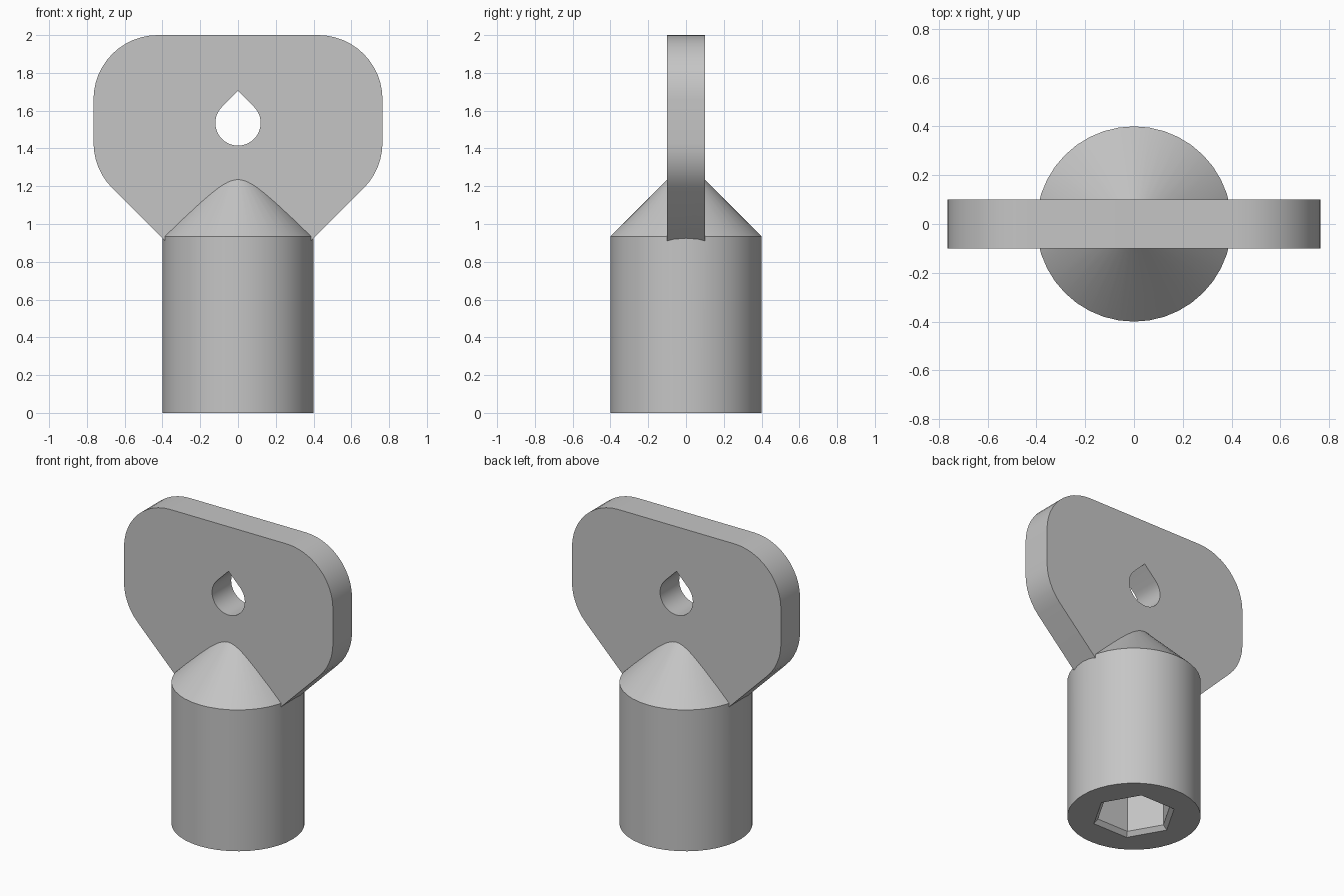
import bpy
from math import cos, sin, pi, radians, sqrt

if "Cube" in bpy.data.objects:
    bpy.data.objects.remove(bpy.data.objects["Cube"], do_unlink=True)

grey = bpy.data.materials.new("plain grey")
grey.use_nodes = True
grey.diffuse_color = (0.56, 0.56, 0.56, 1)
grey.node_tree.nodes["Principled BSDF"].inputs["Base Color"].default_value = grey.diffuse_color


def arc(cx, cz, r, start, end, steps):
    """Points on an arc, angles in degrees."""
    angles = [radians(start + (end - start) * i / steps) for i in range(steps + 1)]
    return [(cx + r * cos(a), cz + r * sin(a)) for a in angles]


def add_mesh(name, verts, faces):
    mesh = bpy.data.meshes.new(name)
    mesh.from_pydata(verts, [], faces)
    mesh.materials.append(grey)
    obj = bpy.data.objects.new(name, mesh)
    bpy.context.collection.objects.link(obj)
    return obj


def loft(name, rings):
    """Closed solid through rings of equal point count."""
    n = len(rings[0])
    faces = [tuple(range(n))[::-1]]
    for k in range(len(rings) - 1):
        for i in range(n):
            j = (i + 1) % n
            faces.append((k * n + i, k * n + j, (k + 1) * n + j, (k + 1) * n + i))
    last = (len(rings) - 1) * n
    faces.append(tuple(range(last, last + n)))
    return add_mesh(name, [p for ring in rings for p in ring], faces)


def ring(r, z, n):
    return [(x, y, z) for x, y in arc(0, 0, r, 0, 360, n)[:-1]]


def plate(name, outline, half):
    """Extrude an x-z outline (counter-clockwise from the front) along y."""
    return loft(name, [[(x, y, z) for x, z in outline] for y in (half, -half)])


def combine(target, tool, operation):
    mod = target.modifiers.new(operation.lower(), "BOOLEAN")
    mod.operation, mod.object, mod.solver = operation, tool, "EXACT"
    bpy.context.view_layer.objects.active = target
    bpy.ops.object.modifier_apply(modifier=mod.name)
    bpy.data.objects.remove(tool, do_unlink=True)


# Round shaft with a 45 degree conical shoulder
SEG, R, SHOULDER = 40, 0.4, 0.935
key = loft("socket_key", [ring(R, 0, SEG), ring(R, SHOULDER, SEG),
                          ring(0.02, SHOULDER + R - 0.02, SEG)])

# Wing grip: rounded top corners, sides tapering at 45 degrees into the shaft
CX, CORNER = 0.425, 0.34
right = ([(0.3, 0.825)]
         + arc(CX, 1.43, CORNER, -45, 0, 6)
         + arc(CX, 1.66, CORNER, 0, 90, 12))
grip = plate("wing_grip", right + [(-x, z) for x, z in reversed(right)], 0.1)

# Teardrop hanging hole through the grip
HOLE_Z, HOLE_R = 1.535, 0.12
drop = arc(0, HOLE_Z, HOLE_R, 135, 405, 30) + [(0, HOLE_Z + HOLE_R * sqrt(2))]
combine(grip, plate("teardrop_cutter", drop, 0.3), "DIFFERENCE")
combine(key, grip, "UNION")

# Hexagonal socket with a chamfered mouth
socket = loft("socket_cutter", [ring(0.285, -0.03, 6), ring(0.23, 0.027, 6),
                                ring(0.23, 0.7, 6)])
combine(key, socket, "DIFFERENCE")

# Smooth round surfaces, sharp edges elsewhere
bpy.ops.object.select_all(action="DESELECT")
key.select_set(True)
bpy.context.view_layer.objects.active = key
bpy.ops.object.shade_smooth_by_angle(angle=radians(25))
